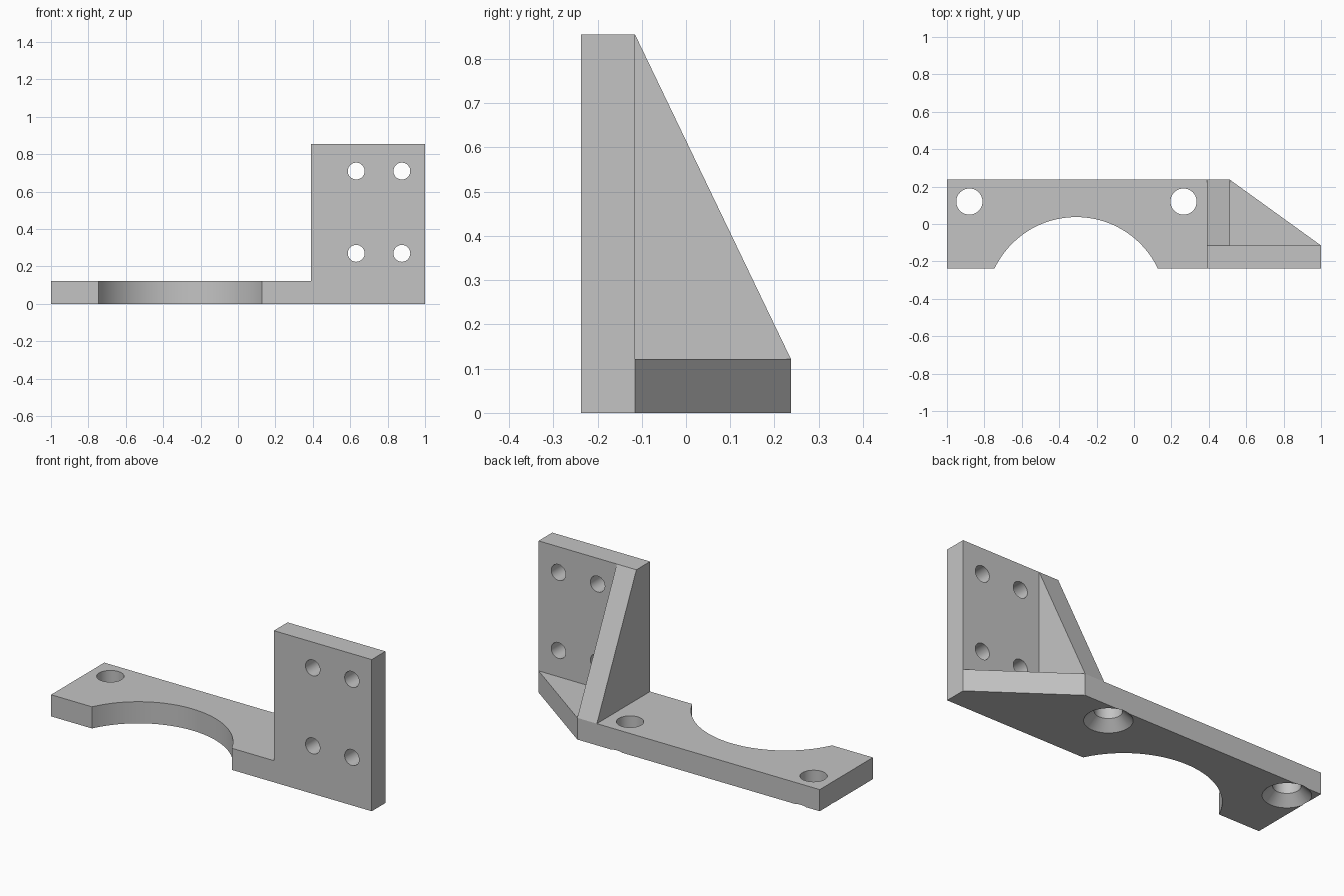
import bpy, bmesh, math
from mathutils import Vector, Matrix

if "Cube" in bpy.data.objects:
    bpy.data.objects.remove(bpy.data.objects["Cube"], do_unlink=True)

LEFT, RIGHT, FRONT, BACK = -1.0, 1.0, -0.237, 0.237
THICK, HEIGHT = 0.122, 0.855
WALL_X, WALL_BACK = 0.39, FRONT + THICK

grey = bpy.data.materials.new("plain grey")
grey.use_nodes = True
colour = (0.55, 0.55, 0.55, 1)
grey.diffuse_color = colour
grey.node_tree.nodes["Principled BSDF"].inputs["Base Color"].default_value = colour


def make_object(name, bm):
    bmesh.ops.recalc_face_normals(bm, faces=bm.faces)
    mesh = bpy.data.meshes.new(name)
    bm.to_mesh(mesh)
    bm.free()
    mesh.materials.append(grey)
    ob = bpy.data.objects.new(name, mesh)
    bpy.context.collection.objects.link(ob)
    return ob


def prism(name, points, offset):
    """Extrude a closed outline along an offset vector."""
    bm = bmesh.new()
    face = bm.faces.new([bm.verts.new(p) for p in points])
    moved = bmesh.ops.extrude_face_region(bm, geom=[face])["geom"]
    bmesh.ops.translate(bm, vec=Vector(offset),
                        verts=[v for v in moved if isinstance(v, bmesh.types.BMVert)])
    return make_object(name, bm)


def lathe(name, profile, matrix, sides=48):
    """Closed round cutter from (radius, height) pairs."""
    bm = bmesh.new()
    rings = [[bm.verts.new((r * math.cos(math.tau * i / sides),
                            r * math.sin(math.tau * i / sides), z))
              for i in range(sides)] for r, z in profile]
    for low, high in zip(rings, rings[1:]):
        for i in range(sides):
            j = (i + 1) % sides
            bm.faces.new((low[i], low[j], high[j], high[i]))
    bm.faces.new(rings[0])
    bm.faces.new(rings[-1])
    bm.transform(matrix)
    return make_object(name, bm)


def combine(target, tool, operation):
    mod = target.modifiers.new("combine", "BOOLEAN")
    mod.operation, mod.object, mod.solver = operation, tool, "EXACT"
    bpy.context.view_layer.objects.active = target
    bpy.ops.object.modifier_apply(modifier=mod.name)
    bpy.data.objects.remove(tool, do_unlink=True)


# Base plate with a round bite out of the front and a slanted right end
arc_x, arc_y, arc_r = -0.309, -0.447, 0.484
half = math.acos((FRONT - arc_y) / arc_r)
outline = [(LEFT, BACK), (LEFT, FRONT)]
for i in range(49):
    a = -half + 2 * half * i / 48
    outline.append((arc_x + arc_r * math.sin(a), arc_y + arc_r * math.cos(a)))
outline += [(RIGHT, FRONT), (RIGHT, WALL_BACK), (WALL_X + THICK, BACK)]
bracket = prism("mounting_bracket", [(x, y, 0) for x, y in outline], (0, 0, THICK))

# Upright plate
wall = prism("upright_plate", [(WALL_X, FRONT, 0), (RIGHT, FRONT, 0),
                               (RIGHT, WALL_BACK, 0), (WALL_X, WALL_BACK, 0)],
             (0, 0, HEIGHT))
combine(bracket, wall, "UNION")

# Triangular rib behind the upright plate
rib = prism("rib", [(WALL_X, WALL_BACK, THICK), (WALL_X, BACK, THICK),
                    (WALL_X, WALL_BACK, HEIGHT)], (THICK, 0, 0))
combine(bracket, rib, "UNION")

# Base screw holes, countersunk from below
for x in (-0.88, 0.265):
    hole = lathe("base_hole", [(0.132, -0.01), (0.07, 0.052), (0.07, 0.2)],
                 Matrix.Translation((x, 0.12, 0)))
    combine(bracket, hole, "DIFFERENCE")

# Four holes through the upright plate
turn = Matrix.Rotation(math.pi / 2, 4, "X")
for x in (0.632, 0.876):
    for z in (0.27, 0.71):
        hole = lathe("upright_hole", [(0.045, -0.1), (0.045, 0.1)],
                     Matrix.Translation((x, (FRONT + WALL_BACK) / 2, z)) @ turn)
        combine(bracket, hole, "DIFFERENCE")

# Smooth the round walls, keep the corners sharp
bpy.ops.object.select_all(action="DESELECT")
bracket.select_set(True)
bpy.context.view_layer.objects.active = bracket
bpy.ops.object.shade_smooth_by_angle(angle=math.radians(20))
